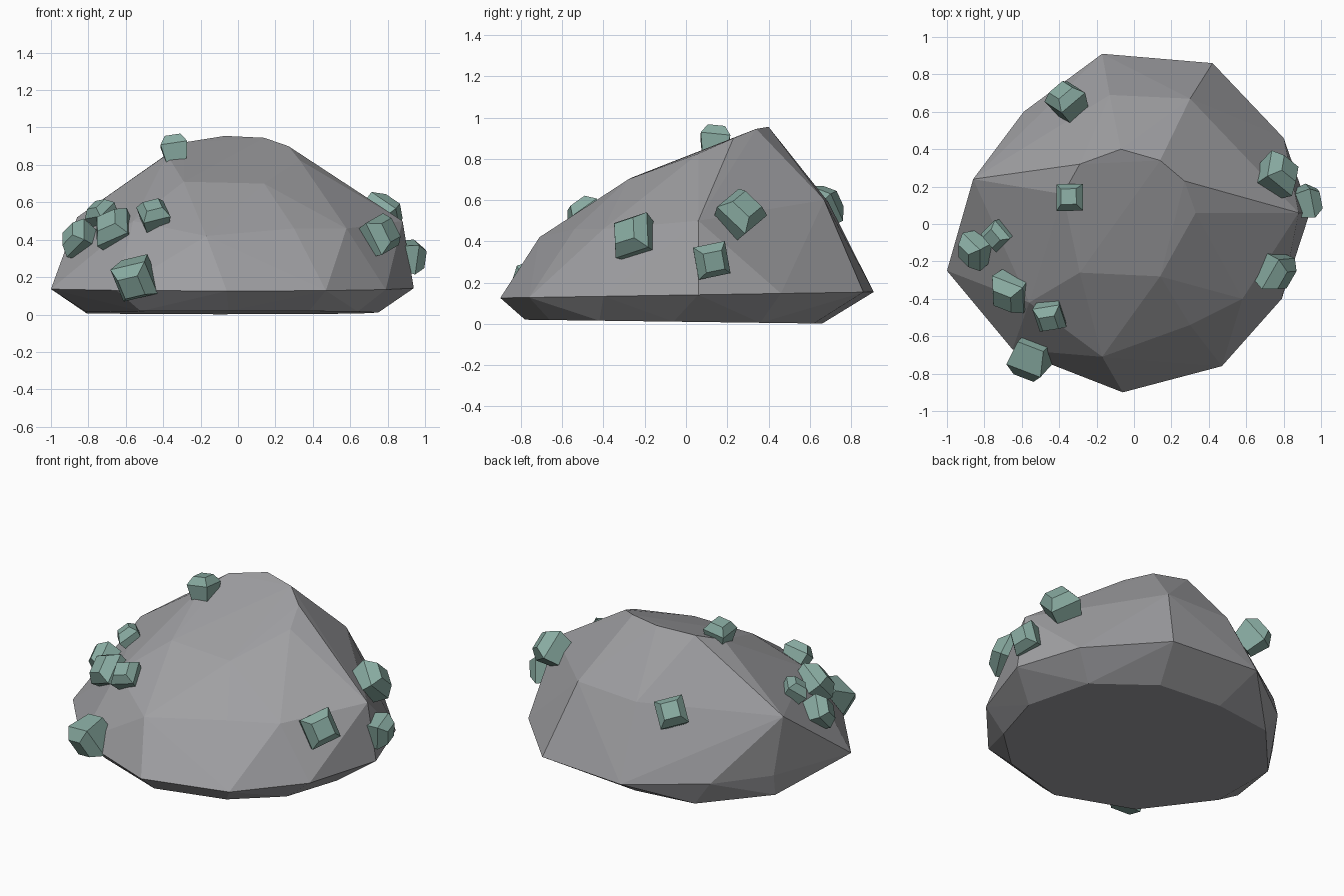
import bpy, bmesh
from mathutils import Vector, Matrix

if "Cube" in bpy.data.objects:
    bpy.data.objects.remove(bpy.data.objects["Cube"])


def material(name, rgb):
    m = bpy.data.materials.new(name)
    m.diffuse_color = (*rgb, 1)
    m.use_nodes = True
    m.node_tree.nodes["Principled BSDF"].inputs["Base Color"].default_value = m.diffuse_color
    return m


stone = material("grey stone", (0.35, 0.35, 0.365))
teal = material("pale teal", (0.25, 0.41, 0.36))


def add_object(name, bm, mat):
    bmesh.ops.recalc_face_normals(bm, faces=bm.faces[:])
    mesh = bpy.data.meshes.new(name)
    bm.to_mesh(mesh)
    bm.free()
    mesh.materials.append(mat)
    ob = bpy.data.objects.new(name, mesh)
    bpy.context.collection.objects.link(ob)
    return ob


# Boulder: faceted hull through a foot ring, a wide rim, a shoulder and a slanted crown
foot = [(-.81, .25), (-.49, .61), (-.1, .66), (.32, .62), (.65, .36), (.75, -.06),
        (.64, -.42), (.38, -.66), (-.05, -.78), (-.52, -.6), (-.81, -.2)]
rim = [(-1, -.25), (-.82, .28), (-.59, .6), (-.17, .91), (.42, .86), (.8, .46),
       (.94, .06), (.79, -.4), (.47, -.76), (-.06, -.9), (-.65, -.67)]
shoulder = [(-.86, .24, .52), (-.13, .69, .59), (.3, .67, .6), (.88, .06, .5),
            (.58, -.4, .46), (.3, -.54, .46), (-.17, -.71, .42), (-.56, -.42, .5)]
crown = [(-.07, .4, .955), (.14, .34, .945), (.27, .23, .9), (.33, .06, .825),
         (.14, -.28, .7), (-.29, -.26, .71), (-.38, .16, .855), (-.29, .32, .92)]
points = [(x, y, .01 - .013 * y) for x, y in foot]
points += [(x, y, .14 + .016 * y) for x, y in rim]
points += shoulder + crown

bm = bmesh.new()
for p in points:
    bm.verts.new(p)
hull = bmesh.ops.convex_hull(bm, input=bm.verts[:])
bmesh.ops.delete(bm, geom=[v for v in bm.verts if not v.link_faces], context='VERTS')
add_object("boulder", bm, stone)


# Crystals: square prisms with a chamfered tip, half sunk in the boulder
def crystal(name, centre, axis, size, spin):
    bm = bmesh.new()
    rings = []
    for h, w in ((-.11, .075), (.03, .1), (.095, .058)):
        rings.append([bm.verts.new((sx * w, sy * w, h))
                      for sx, sy in ((-1, -1), (1, -1), (1, 1), (-1, 1))])
    bm.faces.new(rings[0])
    bm.faces.new(rings[-1])
    for a, b in zip(rings, rings[1:]):
        for i in range(4):
            j = (i + 1) % 4
            bm.faces.new((a[i], a[j], b[j], b[i]))
    turn = Vector(axis).to_track_quat('Z', 'Y').to_matrix().to_4x4()
    bm.transform(Matrix.Translation(centre) @ turn @ Matrix.Rotation(spin, 4, 'Z')
                 @ Matrix.Scale(size, 4))
    add_object(name, bm, teal)


crystals = [
    ((-.36, .66, .57), (-.4, .7, .6), .85, .3),
    ((-.34, .14, .89), (-.15, .1, 1), .72, .6),
    ((-.73, -.06, .54), (-.5, -.3, .8), .65, .2),
    ((-.85, -.14, .4), (-.8, -.4, .4), .8, .7),
    ((-.66, -.36, .45), (-.5, -.6, .6), .95, .5),
    ((-.45, -.49, .53), (-.1, -.6, .8), .75, .4),
    ((-.55, -.72, .19), (-.2, -.8, -.45), 1.0, .25),
    ((.75, -.25, .42), (.75, -.55, .35), .95, .3),
    ((.77, .26, .53), (.7, .4, .55), .95, .6),
    ((.92, .12, .31), (.95, .2, -.1), .8, .2),
]
for i, c in enumerate(crystals):
    crystal(f"crystal_{i + 1}", *c)
